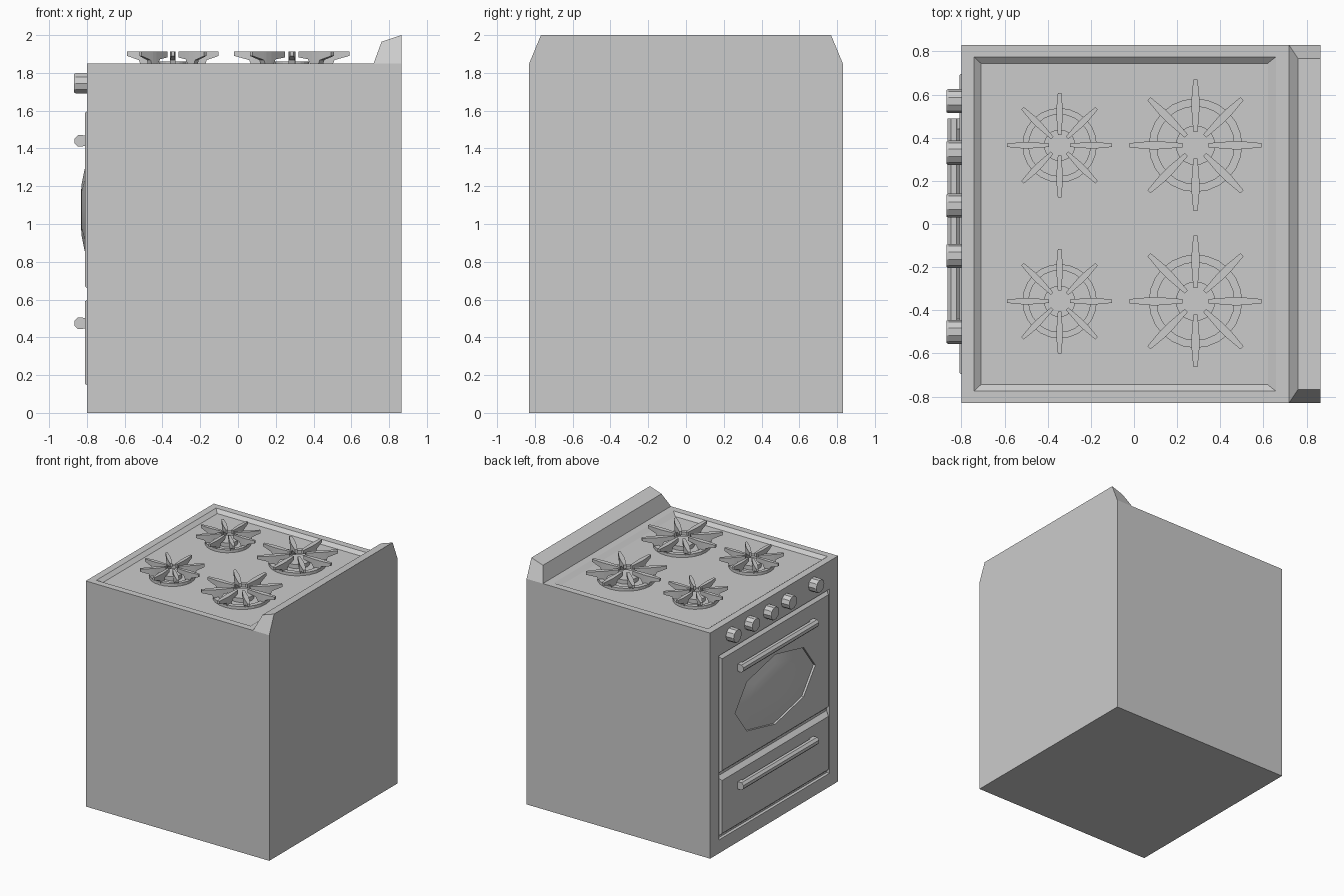
import bpy, bmesh
from math import pi, cos, sin
from mathutils import Matrix

if "Cube" in bpy.data.objects:
    bpy.data.objects.remove(bpy.data.objects["Cube"])


def add(name, bm):
    bmesh.ops.remove_doubles(bm, verts=bm.verts, dist=1e-5)
    bmesh.ops.recalc_face_normals(bm, faces=bm.faces)
    me = bpy.data.meshes.new(name)
    bm.to_mesh(me)
    bm.free()
    ob = bpy.data.objects.new(name, me)
    bpy.context.collection.objects.link(ob)
    return ob


def loft(bm, loops, start=True, end=True, closed=False):
    """Skin a list of equal-length vertex loops."""
    vs = [[bm.verts.new(p) for p in lp] for lp in loops]
    n = len(vs[0])
    for a, b in zip(vs, vs[1:] + ([vs[0]] if closed else [])):
        for i in range(n):
            j = (i + 1) % n
            bm.faces.new((a[i], a[j], b[j], b[i]))
    if not closed:
        if start:
            bm.faces.new(vs[0])
        if end:
            bm.faces.new(vs[-1])
    return [v for lp in vs for v in lp]


def flat(x0, x1, y, z):
    return [(x0, -y, z), (x1, -y, z), (x1, y, z), (x0, y, z)]


def upright(x, y, z0, z1):
    return [(x, -y, z0), (x, y, z0), (x, y, z1), (x, -y, z1)]


# Cabinet: box rising into a recessed cooktop, front opened for the door
bm = bmesh.new()
loft(bm, [flat(-.80, .865, .83, 0), flat(-.80, .865, .83, 1.85),
          flat(-.742, .658, .775, 1.85), flat(-.71, .62, .745, 1.825)])
front = [f for f in bm.faces if all(abs(v.co.x + .80) < 1e-4 for v in f.verts)]
bmesh.ops.delete(bm, geom=front, context='FACES_ONLY')
loft(bm, [upright(-.80, .83, 0, 1.85), upright(-.80, .715, .11, 1.62),
          upright(-.775, .715, .11, 1.62)], start=False)
add("cabinet", bm)

# Backsplash with clipped corners
bm = bmesh.new()
loft(bm, [[(.718, .83*s, 1.85), (.865, .83*s, 1.85), (.865, .768*s, 2.0), (.76, .768*s, 1.965)]
          for s in (-1, 1)])
add("backsplash", bm)

# Burners: cap, ring and eight tapered grate arms (radius fraction, underside z, half width)
ARM = [(.20, 1.882, .008), (.45, 1.872, .013), (.56, 1.824, .015),
       (.68, 1.824, .015), (.74, 1.868, .014), (1, 1.89, .008)]


def burner(name, x, y, R):
    bm = bmesh.new()
    s = R / .245
    for k in range(8):
        vs = loft(bm, [[(r*R, -w*s, z), (r*R, w*s, z), (r*R, w*s, 1.912), (r*R, -w*s, 1.912)]
                       for r, z, w in ARM])
        bmesh.ops.rotate(bm, verts=vs, cent=(0, 0, 0), matrix=Matrix.Rotation(k*pi/4, 3, 'Z'))
    bmesh.ops.translate(bm, verts=bm.verts, vec=(x, y, 0))
    add(name + "_grate", bm)

    turns = [k*pi/12 for k in range(24)]

    def circle(r, z):
        return [(x + r*R*cos(a), y + r*R*sin(a), z) for a in turns]
    bm = bmesh.new()
    loft(bm, [circle(.71, 1.826), circle(.71, 1.85), circle(.59, 1.85), circle(.59, 1.826)],
         closed=True)
    add(name + "_ring", bm)
    bm = bmesh.new()
    loft(bm, [circle(.30, 1.826), circle(.30, 1.86)], start=False)
    add(name + "_cap", bm)


for label, y in (("left", .365), ("right", -.358)):
    burner("front_burner_" + label, -.345, y, .243)
    burner("back_burner_" + label, .285, y, .305)


# Door and drawer: plates with sloping edges set in the opening
def plate(name, z0, z1):
    bm = bmesh.new()
    loft(bm, [upright(-.776, .712, z0, z1), upright(-.81, .69, z0+.03, z1-.03)])
    return add(name, bm)


door = plate("oven_door", .64, 1.618)
plate("drawer", .125, .62)


# Eight-sided domed window set in an opening in the door
def octagon(x, r):
    return [(x, .52*r*cos(k*pi/4), 1.075 + .285*r*sin(k*pi/4)) for k in range(8)]


bm = bmesh.new()
loft(bm, [octagon(-.75, 1), octagon(-.85, 1)])
cutter = add("window_cutter", bm)
cutter.hide_render = True
cutter.hide_set(True)
m = door.modifiers.new("window_opening", 'BOOLEAN')
m.object = cutter
m.solver = 'EXACT'
bpy.context.view_layer.update()
door.data = bpy.data.meshes.new_from_object(
    door.evaluated_get(bpy.context.evaluated_depsgraph_get()))
door.modifiers.clear()
bpy.data.objects.remove(cutter)

bm = bmesh.new()
loft(bm, [octagon(-.793, 1), octagon(-.813, .74), octagon(-.829, .46), octagon(-.832, .2)],
     start=False)
for f in bm.faces:
    f.smooth = True
add("oven_window", bm)


# Bar handles: eight-sided bar on two end posts
def handle(name, z):
    bm = bmesh.new()
    loft(bm, [[(-.835 + .033*cos(a), y, z + .033*sin(a)) for a in [(k+.5)*pi/4 for k in range(8)]]
              for y in (-.49, .49)])
    for s in (-1, 1):
        loft(bm, [[(x, s*.49, z-.028), (x, s*.44, z-.028), (x, s*.44, z+.028), (x, s*.49, z+.028)]
                  for x in (-.835, -.80)])
    add(name, bm)


handle("door_handle", 1.44)
handle("drawer_handle", .475)

# Control knobs: ten-sided, slightly tapered
for i, y in enumerate((.57, .33, .085, -.148, -.5)):
    bm = bmesh.new()
    loft(bm, [[(x, y + r*cos(k*pi/5), 1.745 + r*sin(k*pi/5)) for k in range(10)]
              for x, r in ((-.79, .056), (-.86, .056), (-.868, .052))])
    add("knob_%d" % (i + 1), bm)
